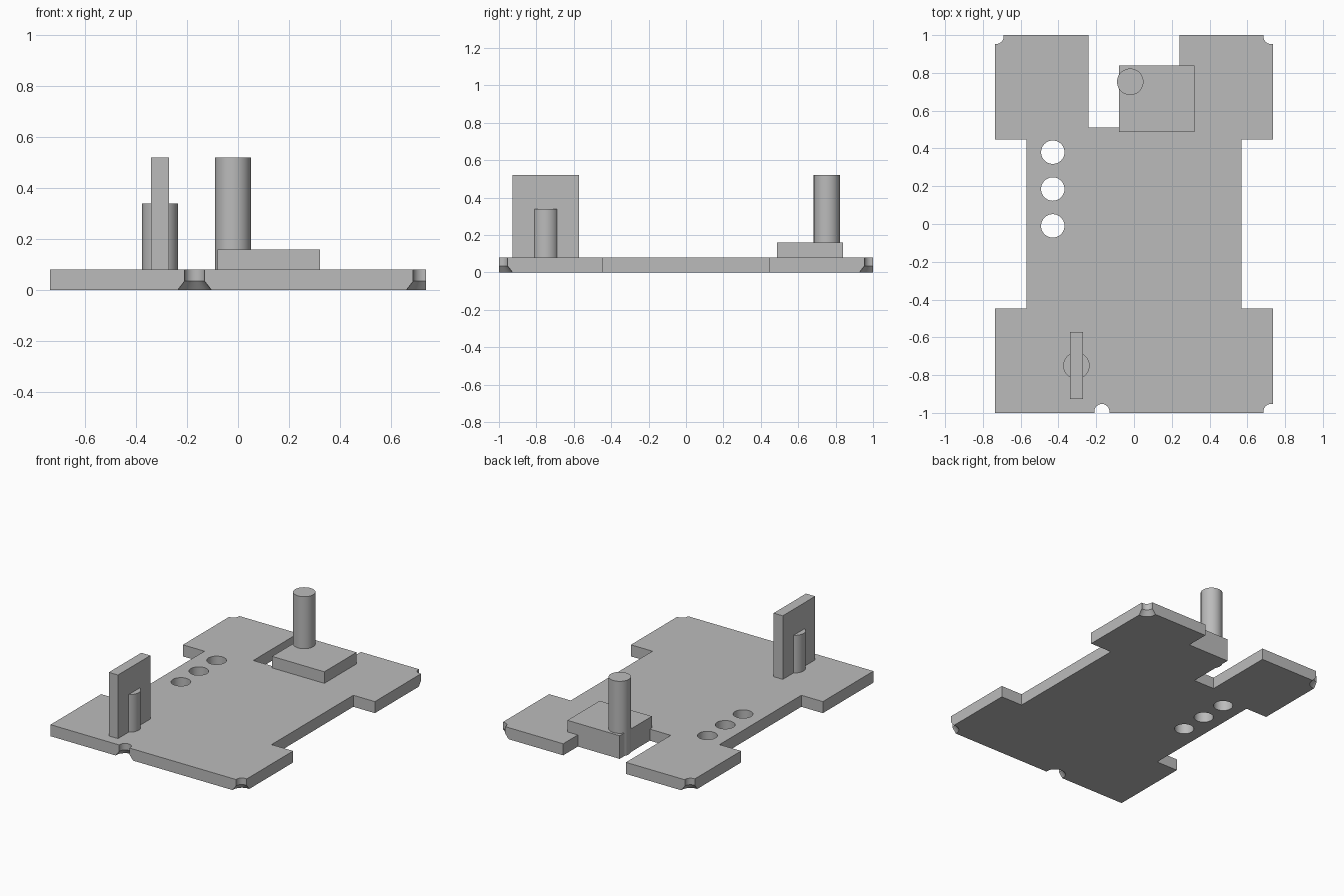
import bpy, bmesh
from math import cos, sin, pi

old = bpy.data.objects.get("Cube")
if old:
    bpy.data.objects.remove(old, do_unlink=True)

GREY = (0.5, 0.5, 0.5, 1)
mat = bpy.data.materials.new("plain_grey")
mat.use_nodes = True
mat.diffuse_color = GREY
mat.node_tree.nodes["Principled BSDF"].inputs["Base Color"].default_value = GREY

T = 0.08          # plate thickness
SEGMENTS = 48


def finish(name, bm):
    bmesh.ops.recalc_face_normals(bm, faces=bm.faces[:])
    mesh = bpy.data.meshes.new(name)
    bm.to_mesh(mesh)
    bm.free()
    mesh.materials.append(mat)
    obj = bpy.data.objects.new(name, mesh)
    bpy.context.collection.objects.link(obj)
    return obj


def prism(name, outline, z0, z1):
    bm = bmesh.new()
    face = bm.faces.new([bm.verts.new((x, y, z0)) for x, y in outline])
    out = bmesh.ops.extrude_face_region(bm, geom=[face])
    top = [v for v in out["geom"] if isinstance(v, bmesh.types.BMVert)]
    bmesh.ops.translate(bm, verts=top, vec=(0, 0, z1 - z0))
    return finish(name, bm)


def box(name, x0, x1, y0, y1, z0, z1):
    return prism(name, [(x0, y0), (x1, y0), (x1, y1), (x0, y1)], z0, z1)


def turned(name, x, y, profile):
    """Solid of revolution from (radius, height) pairs, bottom to top."""
    bm = bmesh.new()
    angles = [2 * pi * i / SEGMENTS for i in range(SEGMENTS)]
    rings = [[bm.verts.new((x + r * cos(a), y + r * sin(a), z)) for a in angles]
             for r, z in profile]
    for low, high in zip(rings, rings[1:]):
        for i in range(SEGMENTS):
            j = (i + 1) % SEGMENTS
            bm.faces.new((low[i], low[j], high[j], high[i]))
    bm.faces.new(rings[0])
    bm.faces.new(rings[-1])
    return finish(name, bm)


def smooth(obj):
    bpy.ops.object.select_all(action="DESELECT")
    obj.select_set(True)
    bpy.context.view_layer.objects.active = obj
    bpy.ops.object.shade_smooth_by_angle()


# Base plate: wide ends, narrow waist, slot at the back
W, WAIST, SLOT, STEP = 0.735, 0.57, 0.24, 0.447
right_half = [(W, -1), (W, -STEP), (WAIST, -STEP), (WAIST, STEP),
              (W, STEP), (W, 1), (SLOT, 1), (SLOT, 0.51)]
left_half = [(-x, y) for x, y in reversed(right_half)]
plate = prism("base_plate", right_half + left_half, 0, T)

# Row of through holes and countersunk edge notches
cutters = [turned("hole_cutter", -0.43, y, [(0.062, -0.05), (0.062, T + 0.05)])
           for y in (0.38, 0.185, -0.01)]
notch = [(0.067, -0.05), (0.067, 0), (0.04, 0.035), (0.04, T + 0.05)]
cutters += [turned("notch_cutter", x, y, notch)
            for x, y in ((0.725, 0.993), (-0.73, 0.993), (0.725, -0.993), (-0.17, -0.993))]
bpy.context.view_layer.objects.active = plate
for cutter in cutters:
    mod = plate.modifiers.new("cut", "BOOLEAN")
    mod.operation = "DIFFERENCE"
    mod.solver = "EXACT"
    mod.object = cutter
    bpy.ops.object.modifier_apply(modifier=mod.name)
    bpy.data.objects.remove(cutter, do_unlink=True)
smooth(plate)

# Block set into the slot, with its tall post
box("slot_block", -0.08, 0.32, 0.487, 0.84, 0, 2 * T)
smooth(turned("back_post", -0.02, 0.753, [(0.07, 0.001), (0.07, 0.52)]))

# Upright fin with a shorter post through it
box("front_fin", -0.34, -0.27, -0.927, -0.573, T, 0.52)
smooth(turned("front_post", -0.305, -0.75, [(0.07, T), (0.07, 0.34)]))
